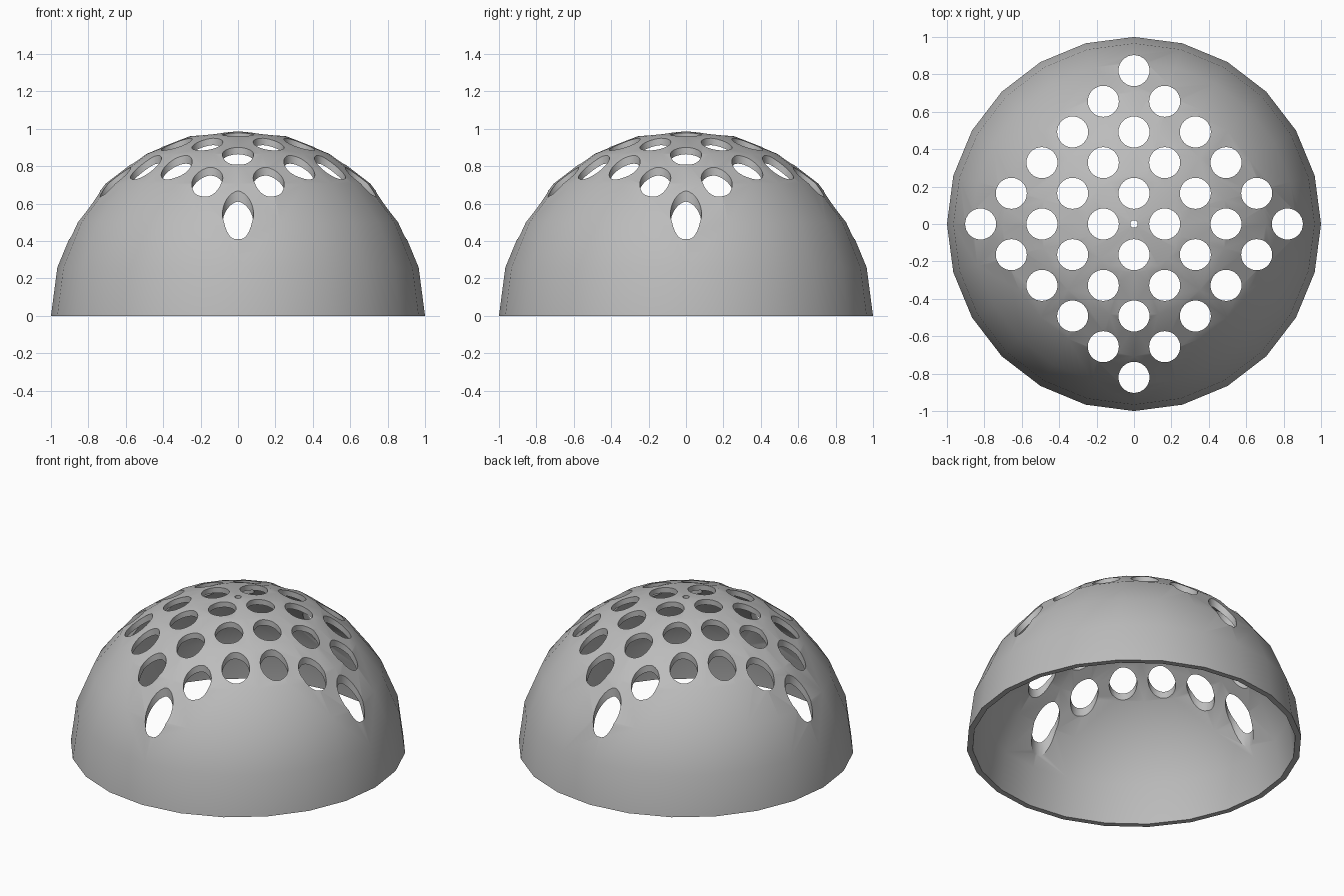
import bpy, bmesh, math
from mathutils import Matrix

cube = bpy.data.objects.get("Cube")
if cube:
    bpy.data.objects.remove(cube)

SEGMENTS = 24
THICKNESS = 0.035
PITCH = 0.164
HOLE_RADIUS = 0.083
VENT_RADIUS = 0.02

grey = bpy.data.materials.new("Plain Grey")
grey.use_nodes = True
colour = (0.5, 0.5, 0.5, 1)
grey.diffuse_color = colour
grey.node_tree.nodes["Principled BSDF"].inputs["Base Color"].default_value = colour


def add_object(name, bm):
    mesh = bpy.data.meshes.new(name)
    bm.to_mesh(mesh)
    bm.free()
    obj = bpy.data.objects.new(name, mesh)
    bpy.context.collection.objects.link(obj)
    obj.data.materials.append(grey)
    return obj


def half_profile(radius, top):
    angles = [math.radians(15 * i) for i in range(6)]
    points = [(radius * math.cos(a), radius * math.sin(a)) for a in angles]
    points[-1] = (points[-1][0], points[-1][1] - 0.006)
    return points + [(VENT_RADIUS, top)]


# Dome shell: closed wall profile swept around the vertical axis
bm = bmesh.new()
profile = half_profile(1, 0.985) + half_profile(1 - THICKNESS, 0.95)[::-1]
rings = []
for s in range(SEGMENTS):
    a = math.tau * s / SEGMENTS
    rings.append([bm.verts.new((r * math.cos(a), r * math.sin(a), z)) for r, z in profile])
for s in range(SEGMENTS):
    here, there = rings[s], rings[(s + 1) % SEGMENTS]
    for k in range(len(profile)):
        n = (k + 1) % len(profile)
        bm.faces.new((here[k], there[k], there[n], here[n]))
bmesh.ops.recalc_face_normals(bm, faces=bm.faces)
dome = add_object("perforated_dome", bm)

# Hole cutters: vertical cylinders in a diamond checker layout
bm = bmesh.new()
for i in range(-5, 6):
    for j in range(-5, 6):
        if (i + j) % 2 and abs(i) + abs(j) <= 5:
            bmesh.ops.create_cone(
                bm, cap_ends=True, segments=32, radius1=HOLE_RADIUS, radius2=HOLE_RADIUS,
                depth=1.2, matrix=Matrix.Translation((i * PITCH, j * PITCH, 0.8)))
cutter = add_object("hole_cutters", bm)

cut = dome.modifiers.new("Holes", 'BOOLEAN')
cut.operation = 'DIFFERENCE'
cut.solver = 'EXACT'
cut.object = cutter

bpy.ops.object.select_all(action='DESELECT')
dome.select_set(True)
bpy.context.view_layer.objects.active = dome
bpy.ops.object.modifier_apply(modifier=cut.name)
bpy.data.objects.remove(cutter)
bpy.ops.object.shade_smooth_by_angle(angle=math.radians(30))
